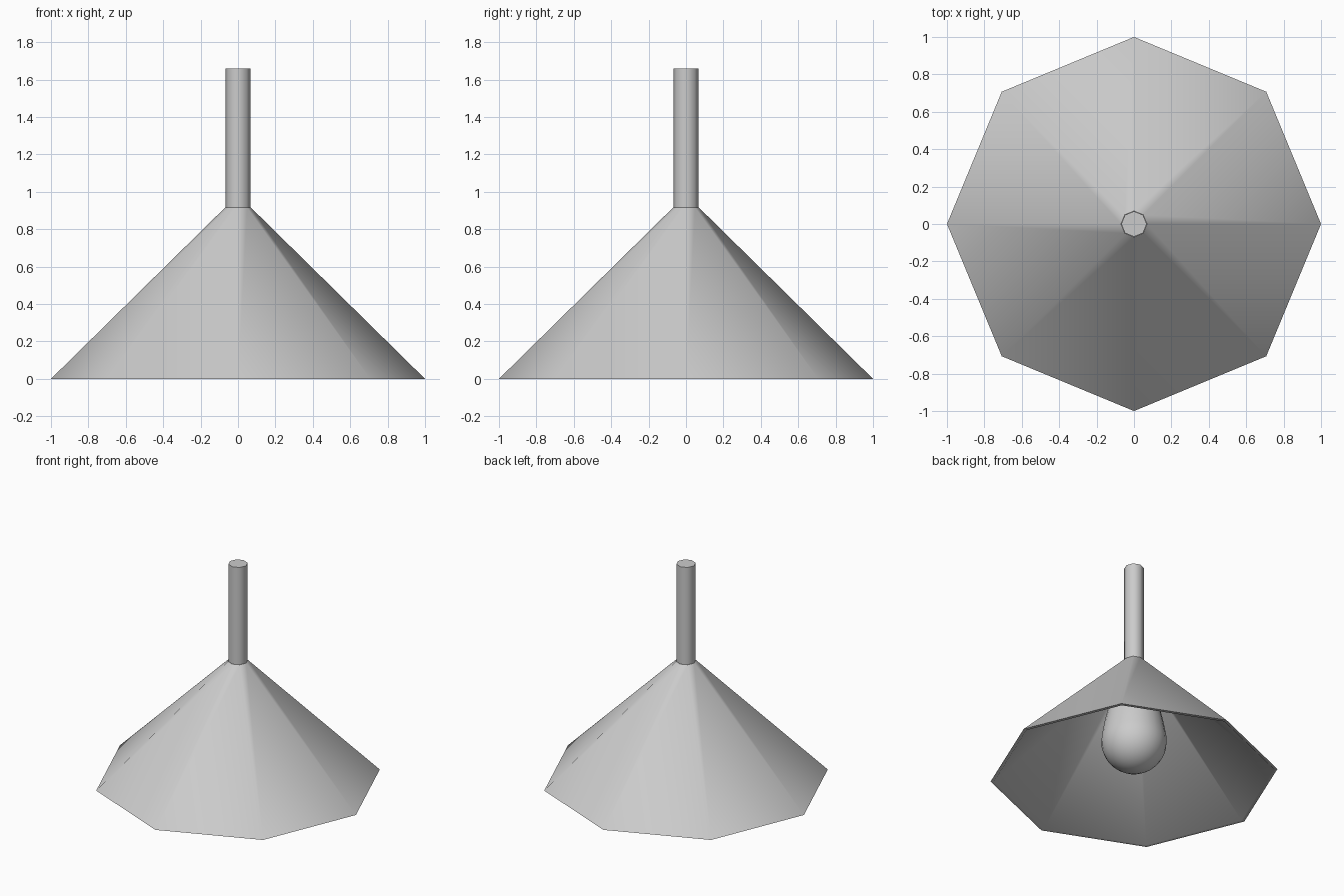
import bpy, bmesh, math

if "Cube" in bpy.data.objects:
    bpy.data.objects.remove(bpy.data.objects["Cube"])


def lathe(name, profile, sides, angle, closed=False):
    """Revolve (radius, z) points around the z axis; radius 0 becomes a pole."""
    bm = bmesh.new()
    rings = []
    for r, z in profile:
        if r < 1e-6:
            rings.append([bm.verts.new((0, 0, z))] * sides)
        else:
            rings.append([bm.verts.new((r * math.cos(2 * math.pi * i / sides),
                                        r * math.sin(2 * math.pi * i / sides), z))
                          for i in range(sides)])
    pairs = list(zip(rings, rings[1:]))
    if closed:
        pairs.append((rings[-1], rings[0]))
    for a, b in pairs:
        for i in range(sides):
            j = (i + 1) % sides
            corners = list(dict.fromkeys((a[i], a[j], b[j], b[i])))
            if len(corners) > 2:
                bm.faces.new(corners)
    bmesh.ops.recalc_face_normals(bm, faces=bm.faces)
    mesh = bpy.data.meshes.new(name)
    bm.to_mesh(mesh)
    bm.free()
    obj = bpy.data.objects.new(name, mesh)
    bpy.context.collection.objects.link(obj)
    bpy.ops.object.select_all(action='DESELECT')
    obj.select_set(True)
    bpy.context.view_layer.objects.active = obj
    bpy.ops.object.shade_smooth_by_angle(angle=math.radians(angle))
    return obj


# Octagonal shade with a thin wall, open at the bottom
lathe("lamp_shade", [(1.0, 0), (0.07, 0.915), (0.05, 0.91), (0.975, 0)], 8, 50, closed=True)

# Hanging rod
lathe("hanging_rod", [(0, 0.90), (0.068, 0.90), (0.068, 1.66), (0, 1.66)], 8, 50)

# Pear-shaped bulb: round lower globe tapering into a neck inside the shade
R, CZ = 0.228, 0.27
globe = [(R * math.sin(math.radians(a)), CZ - R * math.cos(math.radians(a)))
         for a in range(0, 101, 10)]
neck = [(0.205, 0.42), (0.18, 0.53), (0.145, 0.65), (0.11, 0.75), (0.075, 0.85), (0.05, 0.90), (0, 0.90)]
lathe("light_bulb", globe + neck, 24, 50)
